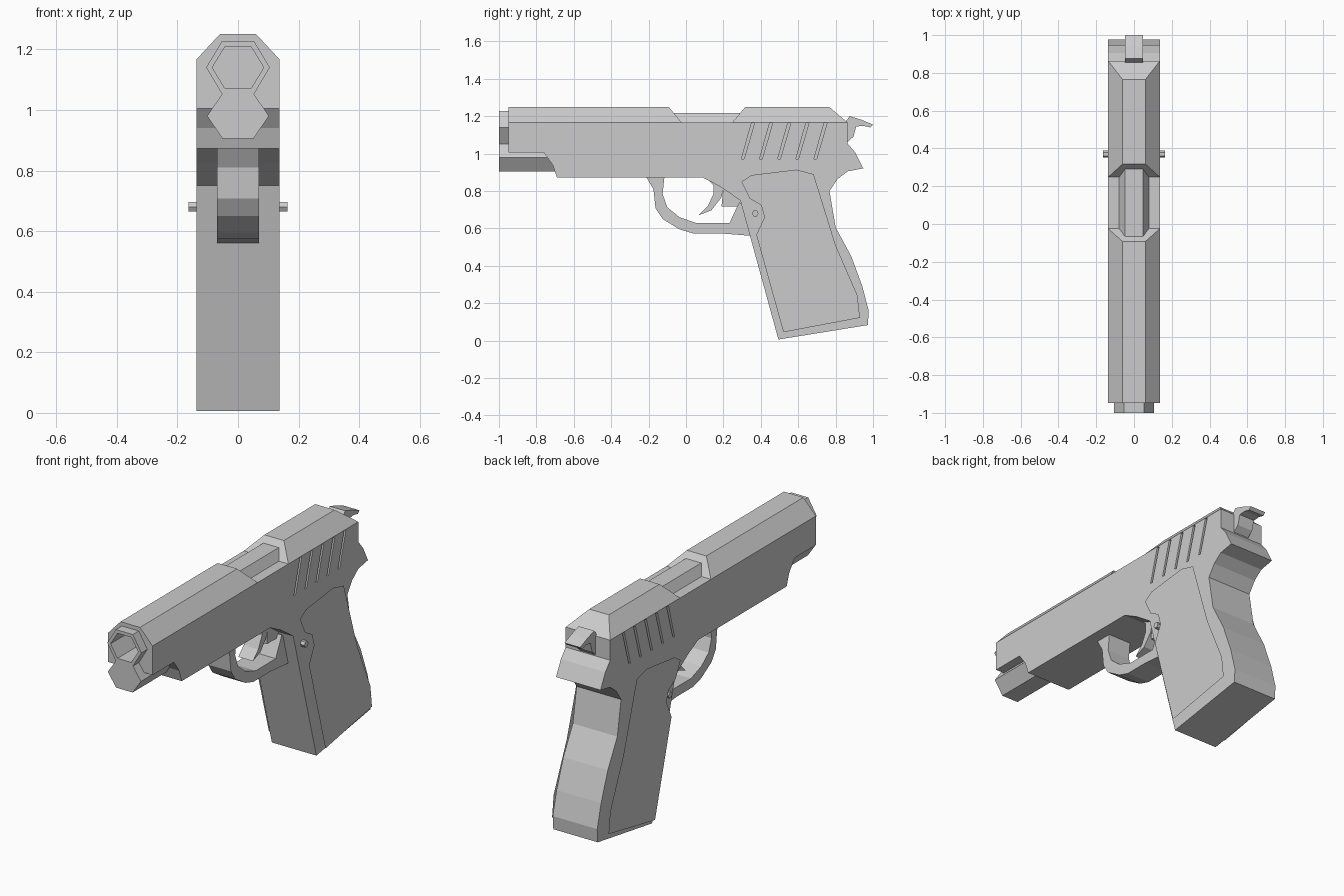
import bpy, bmesh, math
from mathutils import Vector

cube = bpy.data.objects.get("Cube")
if cube:
    bpy.data.objects.remove(cube, do_unlink=True)

grey = bpy.data.materials.new("plain grey")
grey.use_nodes = True
colour = (0.6, 0.6, 0.6, 1)
grey.diffuse_color = colour
grey.node_tree.nodes["Principled BSDF"].inputs["Base Color"].default_value = colour


def finish(name, bm):
    bmesh.ops.recalc_face_normals(bm, faces=bm.faces)
    mesh = bpy.data.meshes.new(name)
    bm.to_mesh(mesh)
    bm.free()
    mesh.materials.append(grey)
    ob = bpy.data.objects.new(name, mesh)
    bpy.context.collection.objects.link(ob)
    return ob


def prism(name, outline, x0, x1):
    """Extrude a (y, z) outline from x0 to x1."""
    bm = bmesh.new()
    face = bm.faces.new([bm.verts.new((x0, y, z)) for y, z in outline])
    new = bmesh.ops.extrude_face_region(bm, geom=[face])["geom"]
    verts = [v for v in new if isinstance(v, bmesh.types.BMVert)]
    bmesh.ops.translate(bm, verts=verts, vec=(x1 - x0, 0, 0))
    return finish(name, bm)


def hex_rod(name, y0, y1, z, rx, rz, axis="y", x=0):
    """Six sided rod with points to the sides, running along y."""
    bm = bmesh.new()
    rings = []
    for y in (y0, y1):
        rings.append([bm.verts.new((x + rx * math.cos(a * math.pi / 3), y,
                      z + rz * math.sin(a * math.pi / 3) / math.sin(math.pi / 3)))
                      for a in range(6)])
    for ring in rings:
        bm.faces.new(ring)
    for i in range(6):
        j = (i + 1) % 6
        bm.faces.new((rings[0][i], rings[0][j], rings[1][j], rings[1][i]))
    return finish(name, bm)


def ridge(name, base, top):
    """Chamfered block on top of the slide; base and top are y ranges."""
    bm = bmesh.new()
    for (ya, yb), w, z in ((base, 0.137, 1.167), (top, 0.06, 1.25)):
        for x, y in ((-w, ya), (w, ya), (w, yb), (-w, yb)):
            bm.verts.new((x, y, z))
    bmesh.ops.convex_hull(bm, input=bm.verts)
    bmesh.ops.dissolve_limit(bm, angle_limit=0.01, verts=bm.verts, edges=bm.edges)
    return finish(name, bm)


def cut(ob, cutters):
    for c in cutters:
        mod = ob.modifiers.new("cut", "BOOLEAN")
        mod.operation, mod.solver, mod.object = "DIFFERENCE", "EXACT", c
    dg = bpy.context.evaluated_depsgraph_get()
    mesh = bpy.data.meshes.new_from_object(ob.evaluated_get(dg))
    ob.modifiers.clear()
    ob.data = mesh


# Body: lower slide, frame and handle core in one profile
body = prism("body", [
    (-.948, 1.167), (-.948, 1.005), (-.76, 1.005), (-.713, .94), (-.69, .873),
    (.088, .873), (.18, .825), (.29, .75), (.494, .006), (.972, .083),
    (.977, .158), (.943, .29), (.884, .45), (.8, .606), (.767, .8), (.81, .863),
    (.863, .905), (.948, .921), (.905, 1.005), (.863, 1.055), (.863, 1.167)],
    -.137, .137)

# Chamfered slide top, split by the port
front_top = ridge("slide_top_front", (-.948, -.024), (-.948, -.093))
rear_top = ridge("slide_top_rear", (.248, .863), (.318, .765))

# Barrel seen at the muzzle and in the port
muzzle = hex_rod("muzzle", -1, -.94, 1.14, .105, .088)
hex_rod("port_barrel", -.15, .4, 1.14, .095, .078)
hex_rod("guide_rod", -1, -.69, .98, .102, .075)

# Bore and slanted grip grooves
bore = hex_rod("bore_cutter", -1.1, -.6, 1.14, .085, .07)
grooves = []
for side in (-1, 1):
    for i in range(5):
        y = .296 + i * .097
        grooves.append(prism("groove_cutter", [
            (y, .97), (y + .014, .97), (y + .07, 1.163), (y + .054, 1.163)],
            side * .115, side * .16))
cut(body, [bore] + grooves)
cut(front_top, [bore])
cut(muzzle, [bore])
for c in [bore] + grooves:
    bpy.data.objects.remove(c, do_unlink=True)

# Hammer
prism("hammer", [(.85, 1.165), (.875, 1.2), (.94, 1.18), (1, 1.155), (.985, 1.14),
                 (.95, 1.148), (.91, 1.145), (.895, 1.09), (.85, 1.05)], -.048, .048)

# Trigger guard and trigger
prism("trigger_guard", [
    (-.216, .88), (-.174, .81), (-.163, .708), (-.125, .65), (-.035, .595),
    (.035, .574), (.18, .574), (.35, .56), (.31, .72), (.285, .74), (.232, .628),
    (.056, .628), (-.035, .66), (-.1, .713), (-.125, .783), (-.115, .88)], -.07, .07)
prism("trigger", [(.1, .88), (.147, .83), (.147, .783), (.115, .718), (.067, .67),
                  (.136, .697), (.19, .766), (.21, .88)], -.045, .045)
prism("trigger_bar", [(.2, .83), (.19, .718), (.28, .718), (.31, .75)], -.045, .045)

# Bevelled handle panels and pins on both sides
panel = [(.296, .85), (.35, .885), (.59, .914), (.682, .89), (.71, .8), (.8, .51),
         (.916, .243), (.93, .122), (.521, .045), (.376, .565), (.42, .66),
         (.402, .724), (.34, .76)]
for side, word in ((-1, "right"), (1, "left")):
    bm = bmesh.new()
    pts = panel if side > 0 else panel[::-1]
    face = bm.faces.new([bm.verts.new((side * .135, y, z)) for y, z in pts])
    face.normal_update()
    bmesh.ops.inset_region(bm, faces=[face], thickness=.03, use_even_offset=True)
    for v in face.verts:
        v.co.x = side * .174
    bmesh.ops.holes_fill(bm, edges=[e for e in bm.edges if e.is_boundary], sides=0)
    finish(word + "_handle_panel", bm)
    prism(word + "_pin", [(.37 + .018 * math.cos(a * math.pi / 3),
                           .68 + .018 * math.sin(a * math.pi / 3)) for a in range(6)],
          side * .13, side * .163)
